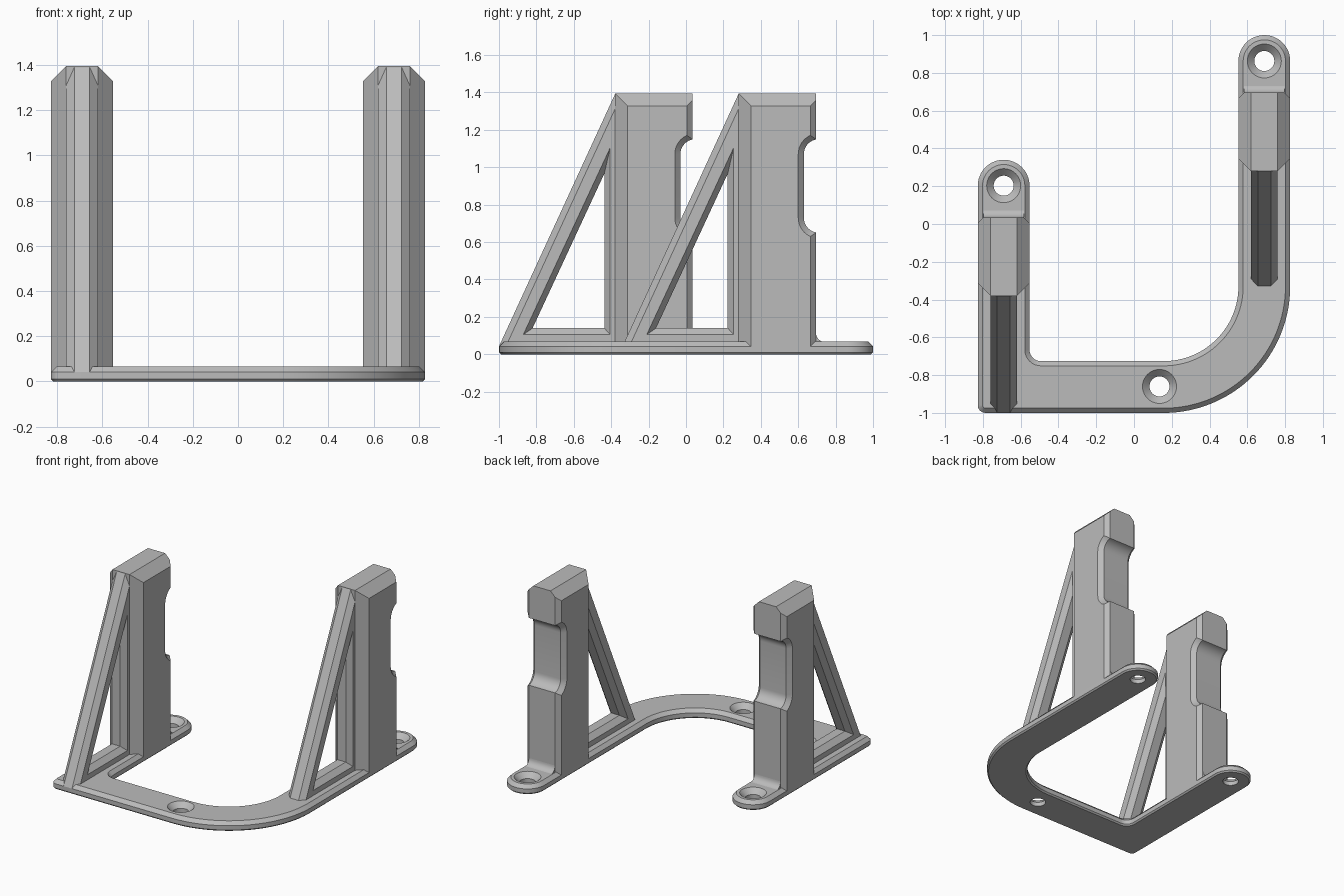
import bpy, bmesh
from math import cos, sin, radians

cube = bpy.data.objects.get("Cube")
if cube:
    bpy.data.objects.remove(cube, do_unlink=True)

grey = bpy.data.materials.new("light grey")
grey.use_nodes = True
grey.diffuse_color = (0.5, 0.5, 0.5, 1)
grey.node_tree.nodes["Principled BSDF"].inputs["Base Color"].default_value = (0.5, 0.5, 0.5, 1)

ARM = 0.137           # half width of the base arms and towers
RIDGE = 0.07          # half width of the tower ridge and strut
POSTS = {"left": (0.69, 0.28), "right": (-0.69, -0.38)}   # centre x, front y
DEPTH = 0.415         # tower depth
HOLES = [(0.69, 0.863), (-0.69, 0.203), (0.135, -0.86)]


def finish(bm, name):
    bmesh.ops.recalc_face_normals(bm, faces=bm.faces)
    mesh = bpy.data.meshes.new(name)
    bm.to_mesh(mesh)
    bm.free()
    mesh.materials.append(grey)
    ob = bpy.data.objects.new(name, mesh)
    bpy.context.collection.objects.link(ob)
    return ob


def loft(name, rings, closed=False):
    """Skin matching rings; cap the ends or join the last to the first."""
    bm = bmesh.new()
    loops = [[bm.verts.new(p) for p in ring] for ring in rings]
    n = len(loops[0])
    pairs = list(zip(loops, loops[1:]))
    if closed:
        pairs.append((loops[-1], loops[0]))
    else:
        bm.faces.new(loops[0])
        bm.faces.new(loops[-1])
    for a, b in pairs:
        for i in range(n):
            j = (i + 1) % n
            bm.faces.new((a[i], a[j], b[j], b[i]))
    return finish(bm, name)


def arc(cx, cy, r, start, end, steps):
    angles = [radians(start + (end - start) * i / steps) for i in range(steps + 1)]
    return [(cx + r * cos(a), cy + r * sin(a)) for a in angles]


def cut(ob, cutter):
    """Subtract the cutter, then remove it."""
    cutter.hide_render = True
    mod = ob.modifiers.new("cut", "BOOLEAN")
    mod.operation = "DIFFERENCE"
    mod.solver = "EXACT"
    mod.object = cutter
    deps = bpy.context.evaluated_depsgraph_get()
    mesh = bpy.data.meshes.new_from_object(ob.evaluated_get(deps))
    ob.modifiers.clear()
    ob.data = mesh
    bpy.data.objects.remove(cutter, do_unlink=True)


# Hooked base plate with chamfered rims
def outline(o, z):
    pts = arc(-0.787, -0.96, 0.04 - o, 180, 270, 6)
    pts += arc(0.157, -0.33, 0.67 - o, 270, 360, 32)
    pts += arc(0.69, 0.863, ARM - o, 0, 180, 24)
    pts += arc(0.157, -0.33, 0.396 + o, 0, -90, 32)
    pts += arc(-0.493, -0.666, 0.06 + o, 270, 180, 8)
    pts += arc(-0.69, 0.203, ARM - o, 0, 180, 24)
    return [(x, y, z) for x, y in pts]


base = loft("base_plate", [outline(0.01, 0), outline(0, 0.01),
                           outline(0, 0.042), outline(0.025, 0.067)])

# Countersunk screw holes
for hx, hy in HOLES:
    steps = [(0.053, -0.05), (0.053, 0.03), (0.09, 0.067), (0.09, 0.2)]
    cut(base, loft("hole_cutter", [[(x, y, z) for x, y in arc(hx, hy, r, 0, 360, 40)[:-1]]
                                   for r, z in steps]))


# Rounded notch profile, grown by o
def notch(x, yb, o):
    pts = arc(yb + 0.015, 1.07, 0.08 + o, 90, 180, 10)
    pts += arc(yb + 0.015, 0.73, 0.08 + o, 180, 270, 10)
    pts += [(yb + 0.2, 0.65 - o), (yb + 0.2, 1.15 + o)]
    return [(x, y, z) for y, z in pts]


for side, (cx, yf) in POSTS.items():
    yb = yf + DEPTH
    edge = ARM - 0.03

    # Tower: convex block with chamfered top, front and back edges
    bm = bmesh.new()
    for s in (-1, 1):
        for x, y, z in [(ARM, yf + 0.067, 1.328), (RIDGE, yf, 1.395), (RIDGE, yb, 1.395),
                        (edge, yb, 1.358), (ARM, yb - 0.03, 1.328),
                        (ARM, yf + 0.067, 0.01), (RIDGE, yf, 0.01),
                        (edge, yb, 0.01), (ARM, yb - 0.03, 0.01)]:
            bm.verts.new((cx + s * x, y, z))
    bmesh.ops.convex_hull(bm, input=bm.verts)
    bmesh.ops.dissolve_limit(bm, angle_limit=radians(1), verts=bm.verts, edges=bm.edges)
    tower = finish(bm, side + "_tower")

    # Notch in the back with chamfered sides
    cut(tower, loft("notch_cutter", [notch(cx + x, yb, o) for x, o in
                                     [(-0.167, 0.06), (-edge, 0), (edge, 0), (0.167, 0.06)]]))

    # Triangular strut frame with chamfered bars
    outer = [(-0.62, 0.042), (0, 0.042), (0, 1.39)]
    rim = [(-0.583, 0.042), (0, 0.042), (0, 1.31)]
    window = [(-0.49, 0.105), (-0.025, 0.105), (-0.025, 1.105)]
    inner = [(-0.44, 0.14), (-0.057, 0.14), (-0.057, 0.965)]
    flat = RIDGE - 0.036
    section = [(-RIDGE, rim), (-flat, outer), (flat, outer), (RIDGE, rim),
               (RIDGE, window), (flat, inner), (-flat, inner), (-RIDGE, window)]
    loft(side + "_strut", [[(cx + x, yf + y, z) for y, z in tri] for x, tri in section],
         closed=True)

    # Concave fillet between tower back and foot
    curve = arc(yb + 0.05, 0.115, 0.05, 180, 270, 8) + [(yb + 0.05, 0.05), (yb - 0.02, 0.05),
                                                        (yb - 0.02, 0.115)]
    loft(side + "_fillet", [[(cx + x, y, z) for y, z in curve] for x in (-edge, edge)])

# Smooth the curves, keep edges sharp
bpy.ops.object.select_all(action="DESELECT")
for ob in bpy.context.collection.objects:
    if ob.type == "MESH":
        ob.select_set(True)
        bpy.context.view_layer.objects.active = ob
bpy.ops.object.shade_smooth_by_angle(angle=radians(25))
